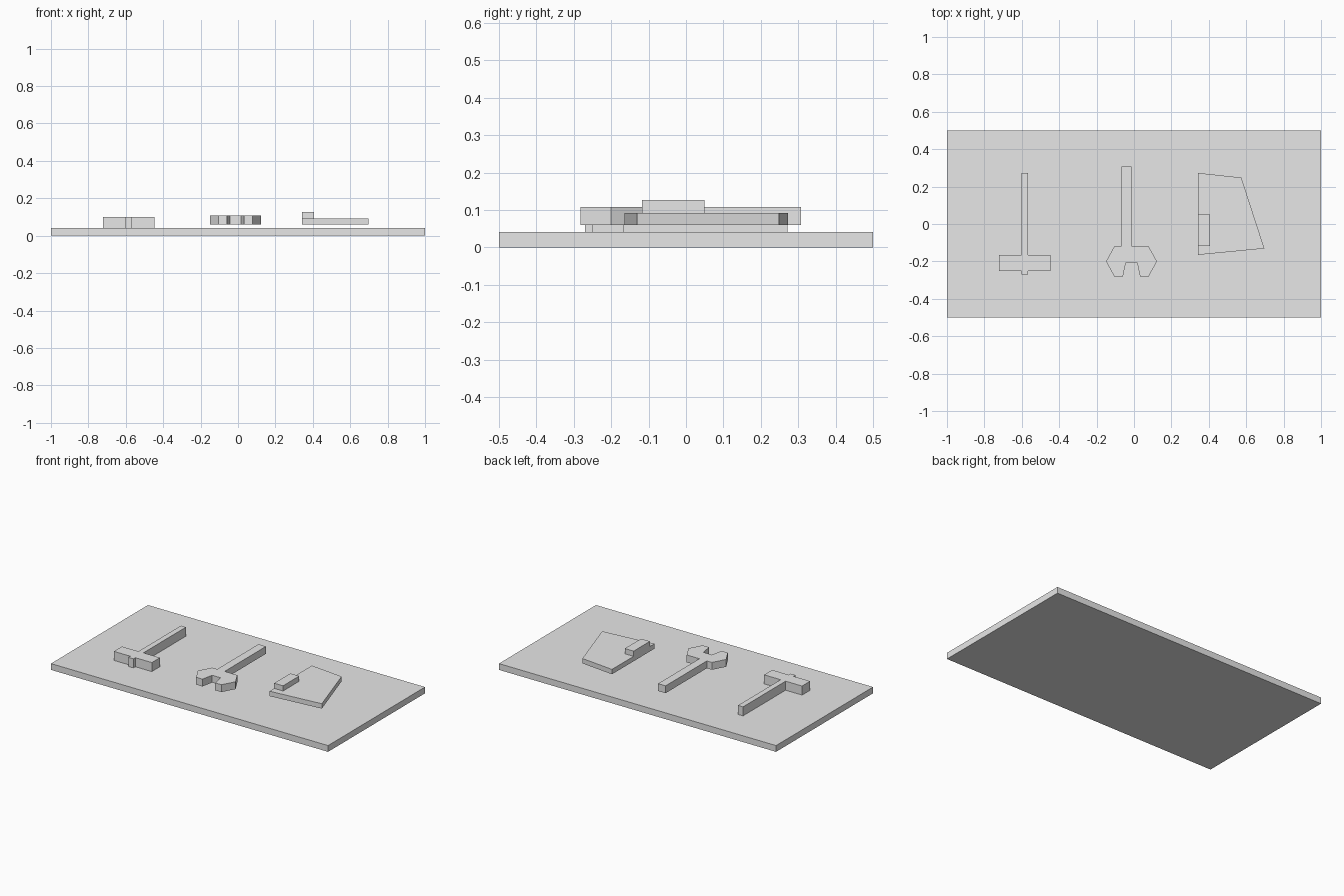
import bpy
import bmesh

cube = bpy.data.objects.get("Cube")
if cube:
    bpy.data.objects.remove(cube, do_unlink=True)

GREY = (0.8, 0.8, 0.8, 1.0)
grey = bpy.data.materials.new("plain grey")
grey.use_nodes = True
grey.diffuse_color = GREY
grey.node_tree.nodes["Principled BSDF"].inputs["Base Color"].default_value = GREY


def extrude_outline(name, outline, bottom, top):
    """Flat-sided solid from a counter-clockwise plan outline."""
    bm = bmesh.new()
    base = bm.faces.new([bm.verts.new((x, y, bottom)) for x, y in outline])
    result = bmesh.ops.extrude_face_region(bm, geom=[base], use_keep_orig=True)
    for item in result["geom"]:
        if isinstance(item, bmesh.types.BMVert):
            item.co.z = top
    bmesh.ops.recalc_face_normals(bm, faces=bm.faces)
    mesh = bpy.data.meshes.new(name)
    bm.to_mesh(mesh)
    bm.free()
    mesh.materials.append(grey)
    obj = bpy.data.objects.new(name, mesh)
    bpy.context.collection.objects.link(obj)
    return obj


def rectangle(x0, x1, y0, y1):
    return [(x0, y0), (x1, y0), (x1, y1), (x0, y1)]


def mirrored(half, centre):
    """Close a right-hand half outline, listed bottom to top, about x = centre."""
    right = [(centre + x, y) for x, y in half]
    left = [(centre - x, y) for x, y in reversed(half)]
    return right + left


# Backing board
extrude_outline("board", rectangle(-1, 1, -0.5, 0.5), 0, 0.041)

# Hammer: handle passing through a cross head, all flush
hammer = [(0.018, -0.27), (0.018, -0.25), (0.137, -0.25), (0.137, -0.167),
          (0.018, -0.167), (0.018, 0.272)]
extrude_outline("hammer", mirrored(hammer, -0.584), 0.041, 0.1)

# Open-ended wrench: notched hexagonal head and a handle set left of its middle
jaw = [(0.03, -0.205), (0.046, -0.282), (0.091, -0.282), (0.136, -0.2),
       (0.091, -0.118)]
wrench = mirrored(jaw, -0.0135)
wrench[len(jaw):len(jaw)] = [(-0.014, -0.118), (-0.014, 0.308),
                             (-0.068, 0.308), (-0.068, -0.118)]
extrude_outline("wrench", wrench, 0.06, 0.108)

# Tapered blade plate with a raised grip along its left edge
blade = [(0.343, -0.165), (0.697, -0.131), (0.574, 0.248), (0.343, 0.273)]
extrude_outline("blade_plate", blade, 0.06, 0.092)
extrude_outline("blade_grip", rectangle(0.343, 0.407, -0.117, 0.05), 0.092, 0.126)
